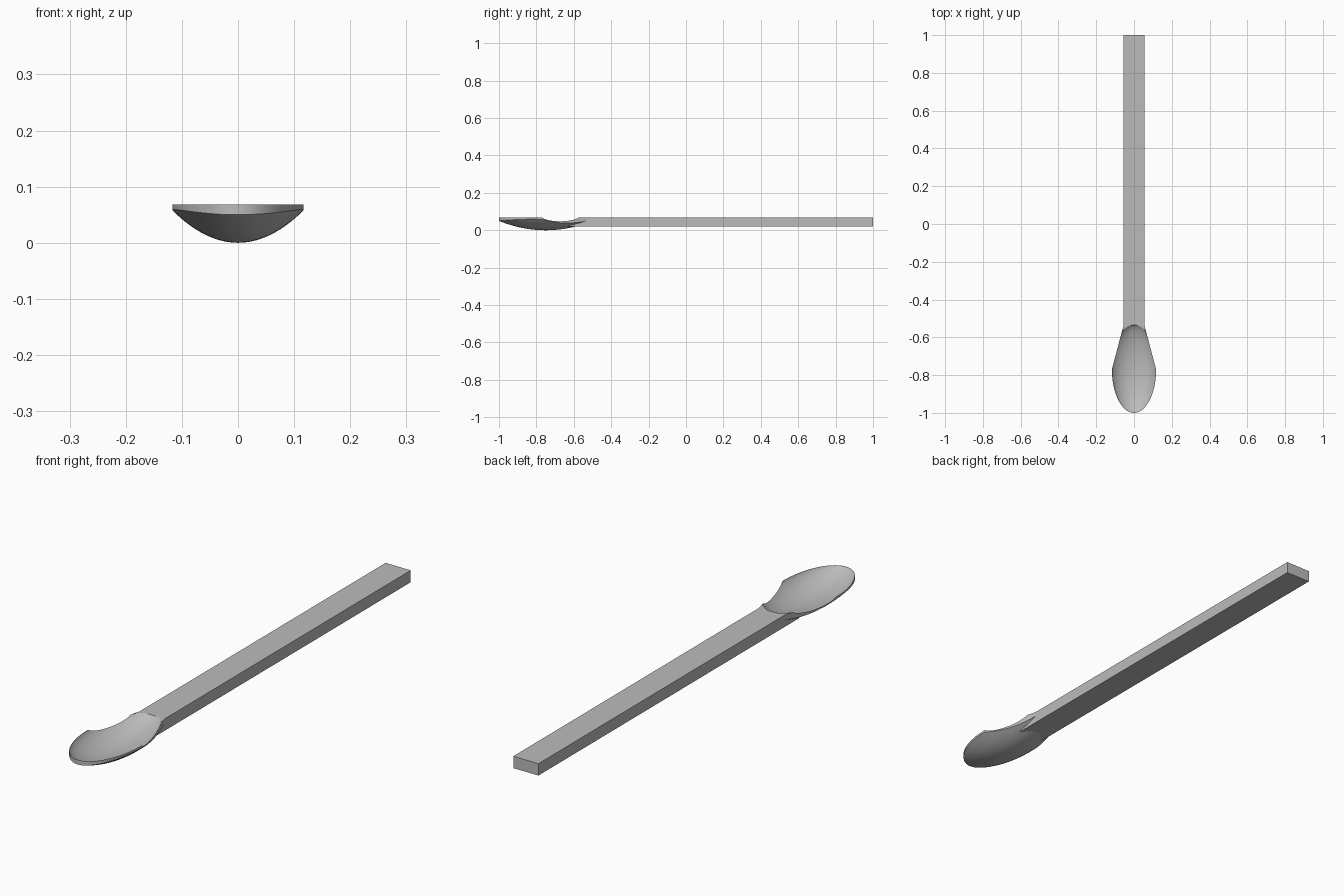
import bpy, bmesh, math

cube = bpy.data.objects.get("Cube")
if cube:
    bpy.data.objects.remove(cube, do_unlink=True)

grey = bpy.data.materials.new("plain grey")
grey.use_nodes = True
grey.diffuse_color = (0.5, 0.5, 0.5, 1)
grey.node_tree.nodes["Principled BSDF"].inputs["Base Color"].default_value = (0.5, 0.5, 0.5, 1)

TOP, WIDTH, NECK = 0.068, 0.117, 0.055
MID, NECK_Y = -0.77, -0.535


def half_width(y):
    """Elliptical tip, then a straight taper to the neck."""
    if y < MID:
        return WIDTH * math.sqrt(max(0, 1 - ((y - MID) / 0.23) ** 2))
    return WIDTH + (NECK - WIDTH) * (y - MID) / (NECK_Y - MID)


def hollow(x, y):
    """Height of the scooped upper surface."""
    length = 0.23 if y < MID else NECK_Y - MID
    r2 = (x / WIDTH) ** 2 + ((y - MID) / length) ** 2
    return TOP - 0.058 * max(0, 1 - r2) ** 0.7


def underside(x, y):
    """Height of the rounded lower surface."""
    return 0.058 * (x / WIDTH) ** 2 + 0.05 * ((y + 0.75) / 0.25) ** 2


def finish(name, bm):
    bmesh.ops.remove_doubles(bm, verts=bm.verts, dist=1e-5)
    bmesh.ops.recalc_face_normals(bm, faces=bm.faces)
    mesh = bpy.data.meshes.new(name)
    bm.to_mesh(mesh)
    bm.free()
    mesh.materials.append(grey)
    obj = bpy.data.objects.new(name, mesh)
    bpy.context.collection.objects.link(obj)
    bpy.ops.object.select_all(action="DESELECT")
    obj.select_set(True)
    bpy.context.view_layer.objects.active = obj
    bpy.ops.object.shade_smooth_by_angle(angle=math.radians(30))
    return obj


# Bowl: two curved sheets joined by a rim wall
N, COLS = 24, 32
rows = [MID - 0.23 * math.cos(i / N * math.pi / 2) for i in range(N)]
rows += [MID + (NECK_Y - MID) * math.sin(i / N * math.pi / 2) for i in range(N + 1)]
bm = bmesh.new()
sheets = []
for height in (hollow, underside):
    grid = []
    for y in rows:
        w = half_width(y)
        xs = [w * math.sin((j / COLS - 0.5) * math.pi) for j in range(COLS + 1)]
        grid.append([bm.verts.new((x, y, height(x, y))) for x in xs])
    sheets.append(grid)
    for a, b in zip(grid, grid[1:]):
        for j in range(COLS):
            bm.faces.new((a[j], a[j + 1], b[j + 1], b[j]))
upper, lower = sheets
for side in (0, -1):
    for i in range(len(rows) - 1):
        bm.faces.new((upper[i][side], upper[i + 1][side], lower[i + 1][side], lower[i][side]))
for j in range(COLS):
    bm.faces.new((upper[-1][j], upper[-1][j + 1], lower[-1][j + 1], lower[-1][j]))
finish("bowl", bm)

# Handle: side profile extruded across, its front tucked under the hollow
tuck = [-0.63 + (NECK_Y + 0.63) * i / 8 for i in range(8)]
profile = [(1, 0.021), (-0.63, 0.021)]
profile += [(y, hollow(0, y) - 0.002) for y in tuck]
profile += [(NECK_Y, TOP), (1, TOP)]
bm = bmesh.new()
face = bm.faces.new([bm.verts.new((-NECK, y, z)) for y, z in profile])
ext = bmesh.ops.extrude_face_region(bm, geom=[face])
moved = [v for v in ext["geom"] if isinstance(v, bmesh.types.BMVert)]
bmesh.ops.translate(bm, verts=moved, vec=(2 * NECK, 0, 0))
finish("handle", bm)
